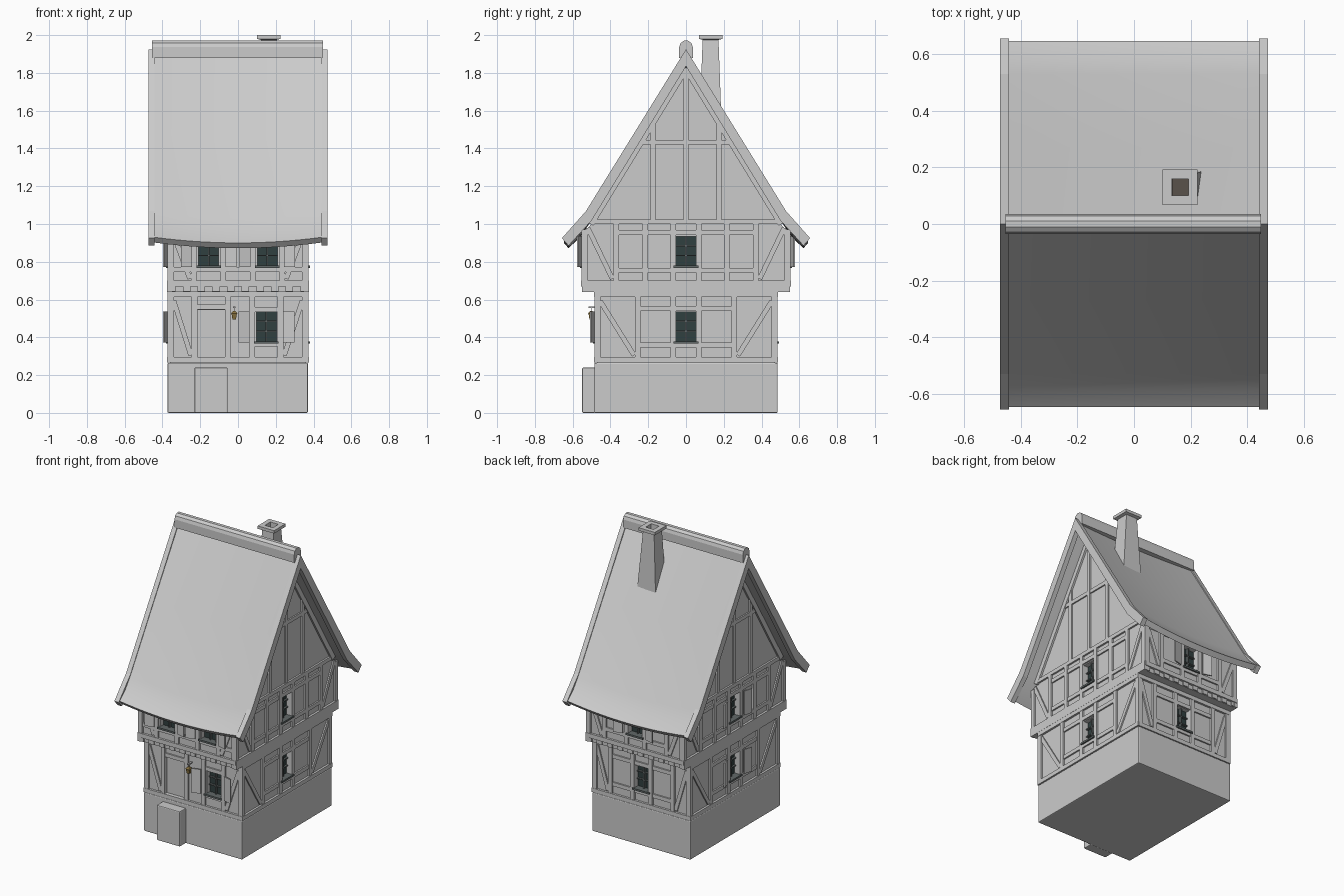
import bpy, bmesh, math

if "Cube" in bpy.data.objects:
    bpy.data.objects.remove(bpy.data.objects["Cube"])

def finish(name, bm, color=None, smooth=False):
    bmesh.ops.recalc_face_normals(bm, faces=bm.faces)
    me = bpy.data.meshes.new(name)
    bm.to_mesh(me)
    bm.free()
    ob = bpy.data.objects.new(name, me)
    bpy.context.collection.objects.link(ob)
    if color:
        mat = bpy.data.materials.new(name + "_mat")
        mat.diffuse_color = color
        mat.use_nodes = True
        mat.node_tree.nodes["Principled BSDF"].inputs["Base Color"].default_value = mat.diffuse_color
        me.materials.append(mat)
    if smooth:
        bpy.ops.object.select_all(action='DESELECT')
        ob.select_set(True)
        bpy.context.view_layer.objects.active = ob
        bpy.ops.object.shade_smooth_by_angle(angle=math.radians(35))
    return ob

def loft(bm, rings, close=False):
    """Skin a list of equal point loops."""
    vs = [[bm.verts.new(p) for p in r] for r in rings]
    n = len(vs[0])
    for a, b in zip(vs, vs[1:] + (vs[:1] if close else [])):
        for i in range(n):
            j = (i + 1) % n
            bm.faces.new((a[i], a[j], b[j], b[i]))
    if not close:
        bm.faces.new(vs[0])
        bm.faces.new(vs[-1])

def rect(cx, cy, hx, hy, z):
    return [(cx + a * hx, cy + b * hy, z) for a, b in ((-1, -1), (1, -1), (1, 1), (-1, 1))]

def box(bm, x0, x1, y0, y1, z0, z1):
    loft(bm, [rect((x0 + x1) / 2, (y0 + y1) / 2, (x1 - x0) / 2, (y1 - y0) / 2, z) for z in (z0, z1)])

def pt(face, u, d, z):
    return {'front': (u, -d, z), 'back': (u, d, z), 'right': (d, u, z), 'left': (-d, u, z)}[face]

def bar(bm, face, d0, d1, u0, z0, u1, z1, w, lift=0):
    """Beam of width w lying on a wall face from (u0,z0) to (u1,z1)."""
    L = math.hypot(u1 - u0, z1 - z0)
    nu, nz = -(z1 - z0) / L * w / 2, (u1 - u0) / L * w / 2
    loft(bm, [[pt(face, u + s * nu, d + k, z + s * nz) for s, d in ((-1, d0), (1, d0), (1, d1), (-1, d1))]
              for u, z, k in ((u0, z0, 0), (u1, z1, lift))])

def mirrored(half):
    """Closed y-z profile from outer and inner half profiles (apex first)."""
    outer, inner = half
    return ([(-y, z) for y, z in outer[::-1]] + outer[1:]
            + inner[::-1] + [(-y, z) for y, z in inner[1:]])

# stone base and door step
bm = bmesh.new()
box(bm, -.373, .37, -.485, .485, 0, .265)
base = finish("stone_base", bm)
bm = bmesh.new()
box(bm, -.23, -.055, -.55, -.48, 0, .24)
step = finish("door_step", bm)
for ob in (base, step):
    m = ob.modifiers.new("bevel", 'BEVEL')
    m.width, m.segments = .006, 2

# plaster walls
bm = bmesh.new()
box(bm, -.36, .36, -.472, .472, .26, .645)
lower = finish("lower_walls", bm)
bm = bmesh.new()
prof = [(-.54, .64), (-.54, .95), (-.48, 1.03), (0, 1.82), (.48, 1.03), (.54, .95), (.54, .64)]
loft(bm, [[(x, y, z) for y, z in prof] for x in (-.36, .36)])
upper = finish("upper_walls_and_gables", bm)

# wall surface depth for each face and storey
D = {'front': (.472, .54), 'back': (.472, .54), 'left': (.36, .36), 'right': (.36, .36)}
HALF = {'front': (.37, .37), 'back': (.37, .37), 'left': (.485, .55), 'right': (.485, .55)}
ZR = ((.295, .613), (.70, 1.0))

# windows: face, storey, centre, shutters
windows = [('front', 0, .15, 1), ('front', 1, -.155, 1), ('front', 1, .155, 1),
           ('back', 0, 0, 0), ('back', 1, 0, 1), ('right', 0, 0, 0), ('right', 1, 0, 0),
           ('left', 0, 0, 1), ('left', 1, 0, 1)]
cut, glass, frames, shut = (bmesh.new() for _ in range(4))
for face, st, u, sh in windows:
    d, z = D[face][st], (.455, .855)[st]
    bar(cut, face, d - .045, d + .05, u - .053, z, u + .053, z, .16)
    bar(glass, face, d - .046, d - .032, u - .055, z, u + .055, z, .165)
    bar(frames, face, d - .034, d - .015, u, z - .08, u, z + .08, .009)
    for k in (-.022, .03):
        bar(frames, face, d - .034, d - .018, u - .053, z + k, u + .053, z + k, .007)
    bar(frames, face, d - .03, d + .02, u - .065, z - .082, u + .065, z - .082, .012)
    if sh:
        for s in (-1, 1):
            bar(shut, face, d + .013, d + .021, u + s * .088, z, u + s * .148, z, .165, .016)
finish("window_glass", glass, (.03, .05, .05, 1))
finish("window_bars_and_sills", frames, (.12, .14, .14, 1))
finish("shutters", shut)

# door, recessed in its opening
bar(cut, 'front', .445, .52, -.214, .42, -.07, .42, .25)
bm = bmesh.new()
bar(bm, 'front', .44, .46, -.215, .42, -.069, .42, .255)
finish("door", bm)
cutter = finish("opening_cutter", cut)
cutter.hide_render = True
cutter.display_type = 'WIRE'
for ob in (lower, upper):
    m = ob.modifiers.new("openings", 'BOOLEAN')
    m.operation, m.object, m.solver = 'DIFFERENCE', cutter, 'EXACT'

# timber framing: posts and short rails per face and storey
gable = ([-.255, -.068, .068, .255], [-.37, -.215, -.068, .068, .215, .37])
plan = {
    'front': (([-.23, -.055, .075, .225], [(-.23, -.055, .56), (.075, .225, .365), (.075, .225, .548)]),
              ([-.235, -.078, .078, .235], [(-.36, .36, .76), (-.235, .235, .955)])),
    'back': (([-.235, -.068, .068, .235], [(-.235, .235, .36), (-.235, .235, .55)]),
             ([-.235, -.068, .068, .235], [(-.235, .235, .76), (-.235, .235, .955)])),
}
side = ((gable[0], [(-.255, .255, .36), (-.255, .255, .553)]),
        (gable[1], [(-.37, .37, .755), (-.37, .37, .955)]))
plan['left'] = plan['right'] = side
for face, storeys in plan.items():
    bm = bmesh.new()
    for st, (posts, rails) in enumerate(storeys):
        d, h, (z0, z1) = D[face][st], HALF[face][st], ZR[st]
        gab = face in ('left', 'right')
        if st and not gab:
            z1 = .96
        t = d + .012
        for u in posts:
            bar(bm, face, d - .01, t, u, z0, u, z1, .03)
        for s in (-1, 1):
            bar(bm, face, d - .01, t, s * (h - .016), z0, s * (h - .016), z1 - .03 * st * gab, .032)
            inner = max(posts) if s > 0 else min(posts)
            bar(bm, face, d - .01, t - .003, s * (h - .03), z1 - .02, inner + s * .02, z0 + .01, .026)
        for a, b, z in rails:
            # split each rail so that no beam crosses a window
            bar(bm, face, d - .01, t - .002, a, z, b, z, .026)
        if st == 0:
            bar(bm, face, d - .01, t + .002, -h, .628, h, .628, .03)
            bar(bm, face, d - .01, t + .003, -h, .281, h, .281, .028)
        else:
            bar(bm, face, d - .01, t + .003, -h, .685, h, .685, .03)
            if gab:
                bar(bm, face, d - .01, t + .003, -h, .655, h, .655, .03)
                bar(bm, face, d - .01, t, -.5, 1.012, .5, 1.012, .026)
    if face in ('left', 'right'):
        # gable triangle
        bar(bm, face, .35, .37, 0, 1.02, 0, 1.80, .028)
        bar(bm, face, .35, .369, -.235, 1.433, .235, 1.433, .026)
        for s in (-1, 1):
            bar(bm, face, .35, .37, s * .175, 1.02, s * .175, 1.53, .026)
            bar(bm, face, .35, .373, s * .505, 1.0, 0, 1.825, .035)
    finish(face + "_timbers", bm)

# joist ends under the overhang, front and back
bm = bmesh.new()
for i in range(10):
    x = -.35 + i * .0778
    for s in (-1, 1):
        y = sorted((s * .46, s * .548))
        box(bm, x - .02, x + .02, *y, .642, .671)
finish("joist_ends", bm)

# sagging roof sheet
roof = mirrored(([(0, 1.912), (.27, 1.48), (.53, 1.06), (.585, .985), (.647, .93)],
                 [(0, 1.855), (.25, 1.455), (.505, 1.04), (.565, .955), (.622, .902)]))
bm = bmesh.new()
N = 14
xs = [-.445 + .89 * i / N for i in range(N + 1)]
loft(bm, [[(x, y, z - .03 * (1 - (x / .445) ** 2)) for y, z in roof] for x in xs])
finish("roof", bm, smooth=True)

# bargeboards along the gable edges
barge = mirrored(([(0, 1.925), (.53, 1.068), (.657, .925)], [(0, 1.835), (.5, 1.018), (.622, .885)]))
for s, nm in ((-1, "left"), (1, "right")):
    bm = bmesh.new()
    loft(bm, [[(s * x, y, z) for y, z in barge] for x in (.442, .475)])
    finish(nm + "_bargeboard", bm)

# ridge cap
bm = bmesh.new()
loft(bm, [[(x, .036 * math.cos(a * math.pi / 5), 1.936 + .036 * math.sin(a * math.pi / 5)) for a in range(6)]
          + [(x, -.036, 1.88), (x, .036, 1.88)] for x in (-.455, .45)])
finish("ridge_cap", bm)

# tapered chimney with hollow cap
bm = bmesh.new()
loft(bm, [rect(.17, .13, .072, .058, 1.54), rect(.163, .13, .042, .042, 1.975),
          rect(.163, .13, .062, .062, 1.98), rect(.163, .13, .062, .062, 2.0),
          rect(.163, .13, .03, .03, 2.0), rect(.163, .13, .03, .03, 1.96)])
finish("chimney", bm)
bm = bmesh.new()
box(bm, .134, .192, .101, .159, 1.958, 1.966)
finish("chimney_soot", bm, (.1, .085, .07, 1))

# lantern on a bracket beside the door
bm = bmesh.new()
bar(bm, 'front', .47, .515, -.02, .555, -.02, .563, .012)
bar(bm, 'front', .50, .504, -.02, .53, -.02, .56, .004)
finish("lantern_bracket", bm)
bm = bmesh.new()
loft(bm, [rect(-.02, -.502, r, r, z) for r, z in ((.009, .495), (.014, .525), (.017, .527), (.004, .54))])
finish("lantern", bm, (.25, .17, .05, 1))
